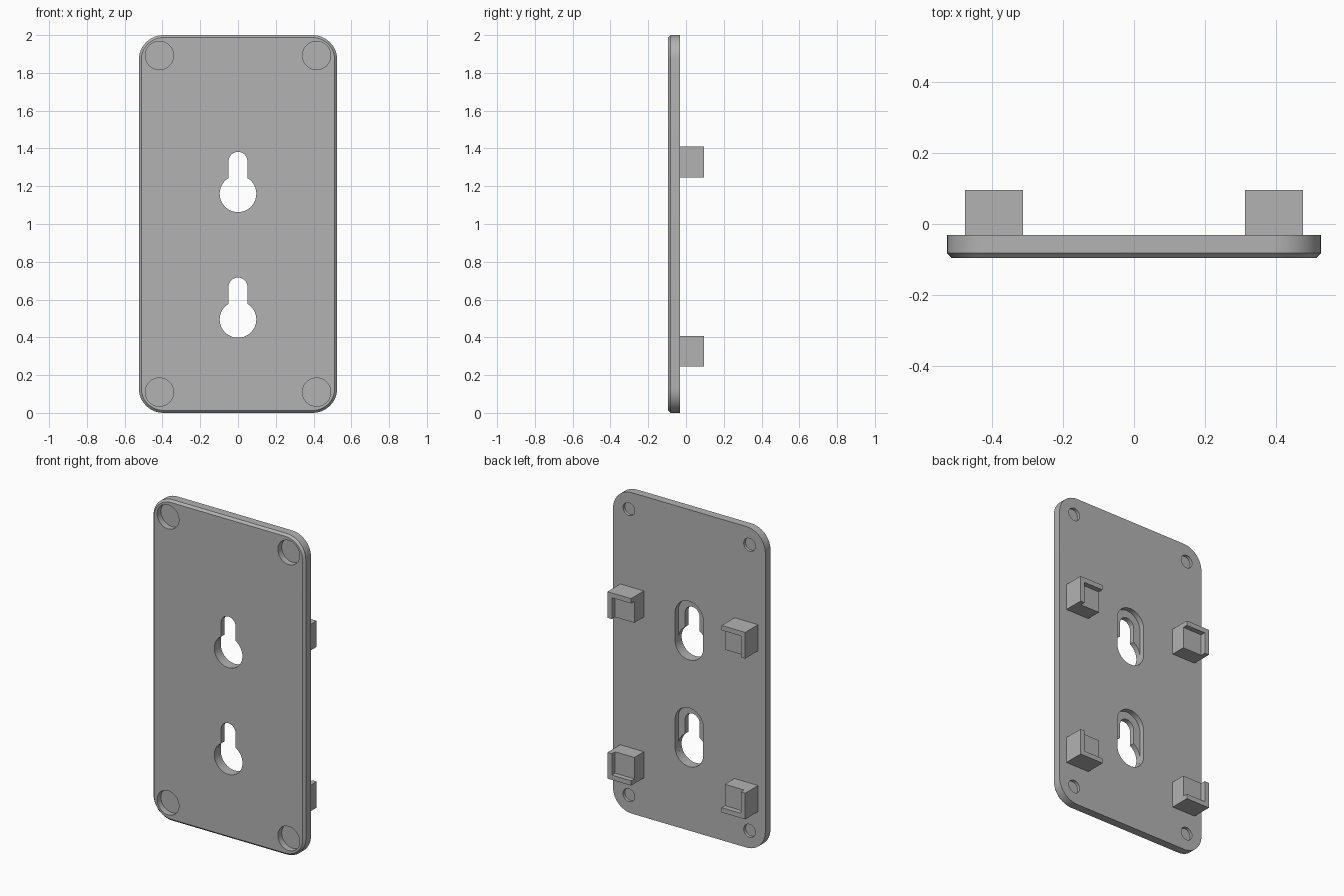
import bpy
import bmesh
from math import pi, acos, cos, sin

cube = bpy.data.objects.get("Cube")
if cube:
    bpy.data.objects.remove(cube, do_unlink=True)

FRONT, BACK = -0.095, -0.031      # plate faces along y
HALF_W, HEIGHT, RADIUS, CHAMFER = 0.525, 2.0, 0.13, 0.013

grey = bpy.data.materials.new("grey plastic")
grey.use_nodes = True
colour = (0.45, 0.45, 0.45, 1)
grey.diffuse_color = colour
grey.node_tree.nodes["Principled BSDF"].inputs["Base Color"].default_value = colour


def arc(cx, cz, r, start, end, steps):
    return [(cx + r * cos(start + (end - start) * i / steps),
             cz + r * sin(start + (end - start) * i / steps)) for i in range(steps + 1)]


def rounded_rect(inset):
    x, r = HALF_W - RADIUS, RADIUS - inset
    corners = [(x, HEIGHT - RADIUS), (-x, HEIGHT - RADIUS), (-x, RADIUS), (x, RADIUS)]
    return [p for k, (cx, cz) in enumerate(corners)
            for p in arc(cx, cz, r, k * pi / 2, (k + 1) * pi / 2, 12)]


def loft(name, sections):
    """Solid through matching outlines (x, z), each at its own y."""
    bm = bmesh.new()
    rings = [[bm.verts.new((x, y, z)) for x, z in pts] for y, pts in sections]
    n = len(rings[0])
    for a, b in zip(rings, rings[1:]):
        for i in range(n):
            bm.faces.new((a[i], a[(i + 1) % n], b[(i + 1) % n], b[i]))
    bm.faces.new(rings[0])
    bm.faces.new(rings[-1][::-1])
    bmesh.ops.recalc_face_normals(bm, faces=bm.faces)
    mesh = bpy.data.meshes.new(name)
    bm.to_mesh(mesh)
    bm.free()
    mesh.materials.append(grey)
    obj = bpy.data.objects.new(name, mesh)
    bpy.context.collection.objects.link(obj)
    return obj


def activate(obj):
    bpy.ops.object.select_all(action='DESELECT')
    obj.select_set(True)
    bpy.context.view_layer.objects.active = obj


def cut(target, y0, y1, outline):
    cutter = loft("cutter", [(y0, outline), (y1, outline)])
    cutter.hide_render = True
    activate(target)
    mod = target.modifiers.new("cut", 'BOOLEAN')
    mod.operation, mod.solver, mod.object = 'DIFFERENCE', 'EXACT', cutter
    bpy.ops.object.modifier_apply(modifier=mod.name)
    bpy.data.objects.remove(cutter, do_unlink=True)


# Backplate with a chamfered front rim
plate = loft("backplate", [(FRONT, rounded_rect(CHAMFER)),
                           (FRONT + CHAMFER, rounded_rect(0)),
                           (BACK, rounded_rect(0))])

# Keyholes, with a wider slot recessed into the back for the screw head
HEAD, SHANK, RISE = 0.097, 0.05, 0.172
for z in (0.495, 1.16):
    meet = acos(SHANK / HEAD)
    keyhole = (arc(0, z + RISE, SHANK, 0, pi, 20)
               + arc(0, z, HEAD, pi - meet, 2 * pi + meet, 36))
    slot = arc(0, z + RISE, HEAD, 0, pi, 24) + arc(0, z, HEAD, pi, 2 * pi, 24)
    cut(plate, FRONT - 0.1, BACK + 0.1, keyhole)
    cut(plate, -0.063, BACK + 0.1, slot)

# Blind corner pockets: large in front, small behind
for x in (-0.416, 0.416):
    for z in (0.11, 1.892):
        cut(plate, FRONT - 0.1, FRONT + 0.038, arc(x, z, 0.075, 0, 2 * pi, 40)[:-1])
        cut(plate, BACK - 0.018, BACK + 0.1, arc(x, z, 0.04, 0, 2 * pi, 32)[:-1])
activate(plate)
bpy.ops.object.shade_smooth_by_angle(angle=0.5)

# Corner clips: a low block with a raised L-shaped lip on its outer sides
SIZE, LIP, STEP, TIP = 0.163, 0.03, 0.063, 0.095
for x_name, sx in (("left", 1), ("right", -1)):
    for z_name, sz, z_outer in (("lower", -1, 0.245), ("upper", 1, 1.41)):
        def place(points):
            return [(sx * (0.475 - u), z_outer - sz * v) for u, v in points]
        block = place([(0, 0), (SIZE, 0), (SIZE, SIZE), (0, SIZE)])
        lip = place([(0, 0), (SIZE, 0), (SIZE, LIP), (LIP, LIP), (LIP, SIZE), (0, SIZE)])
        name = f"{z_name}_{x_name}_clip"
        loft(name + "_block", [(BACK, block), (STEP, block)])
        loft(name + "_lip", [(STEP, lip), (TIP, lip)])
